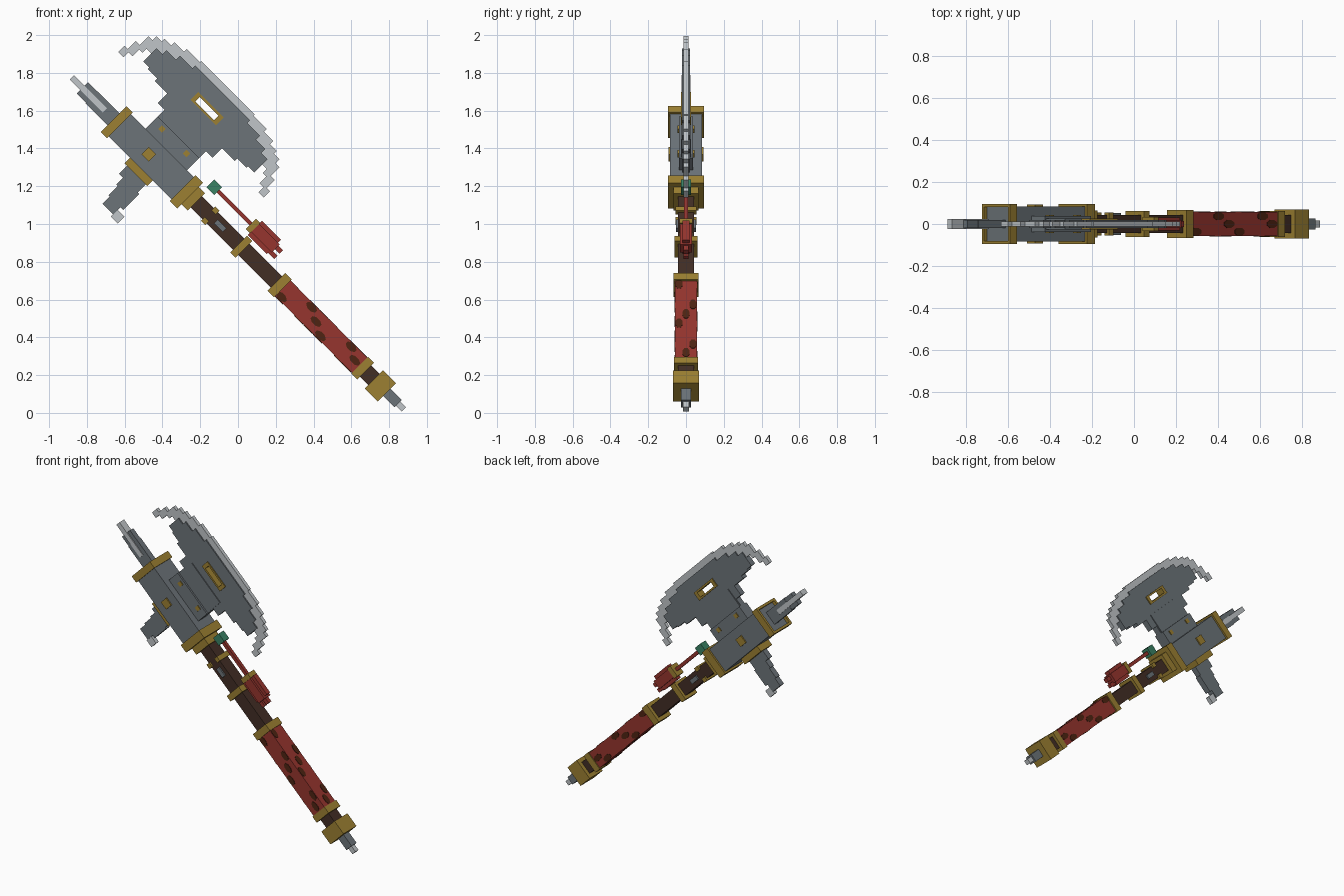
import bpy, bmesh, math
from mathutils import Matrix, Vector

old = bpy.data.objects.get("Cube")
if old:
    bpy.data.objects.remove(old)


def material(name, rgb):
    lin = [((c / 255 + 0.055) / 1.055) ** 2.4 for c in rgb] + [1.0]
    m = bpy.data.materials.new(name)
    m.use_nodes = True
    m.diffuse_color = lin
    m.node_tree.nodes["Principled BSDF"].inputs["Base Color"].default_value = lin
    return m


STEEL = material("steel grey", (108, 116, 121))
EDGE = material("pale edge steel", (192, 197, 200))
GOLD = material("old gold", (156, 128, 50))
WOOD = material("dark wood", (66, 46, 37))
RED = material("red cloth", (150, 53, 46))
SPOT = material("brown gaps", (78, 36, 18))
GREEN = material("green jade", (58, 130, 100))

# Local frame: s runs up the shaft, t across it, y is depth
K = math.sqrt(0.5)
AXIS = 0.634
FRAME = Matrix(((-K, K, 0, K * AXIS), (0, 0, 1, 0), (K, K, 0, K * AXIS), (0, 0, 0, 1)))


def finish(name, mat, bm):
    bmesh.ops.transform(bm, matrix=FRAME, verts=bm.verts)
    bmesh.ops.recalc_face_normals(bm, faces=bm.faces)
    mesh = bpy.data.meshes.new(name)
    bm.to_mesh(mesh)
    bm.free()
    mesh.materials.append(mat)
    ob = bpy.data.objects.new(name, mesh)
    bpy.context.collection.objects.link(ob)
    return ob


def boxes(name, mat, *parts):
    """Each part is (s0, s1, t0, t1, y0, y1)."""
    bm = bmesh.new()
    for s0, s1, t0, t1, y0, y1 in parts:
        m = (Matrix.Translation(((s0 + s1) / 2, (t0 + t1) / 2, (y0 + y1) / 2))
             @ Matrix.Diagonal((s1 - s0, t1 - t0, y1 - y0, 1)))
        bmesh.ops.create_cube(bm, size=1, matrix=m)
    return finish(name, mat, bm)


def block(name, mat, s0, s1, half, depth=None, t=0):
    depth = depth or half
    return boxes(name, mat, (s0, s1, t - half, t + half, -depth, depth))


# Shaft, rings and pommel
block("shaft", WOOD, -0.40, 0.96, 0.042)
block("grip_wrap", RED, -0.29, 0.31, 0.057)
block("lower_ring", GOLD, -0.322, -0.277, 0.063)
block("grip_ring", GOLD, 0.298, 0.346, 0.066)
block("middle_ring", GOLD, 0.59, 0.63, 0.062)
block("pommel", GOLD, -0.48, -0.384, 0.069)
block("pommel_stub", STEEL, -0.565, -0.48, 0.027)
block("pommel_tip", EDGE, -0.607, -0.565, 0.016)

# Gaps in the wrap spiral round all four sides
bm = bmesh.new()
for side in range(4):
    turn = Matrix.Rotation(side * math.pi / 2, 4, "X")
    for s, c in ((0.272, -0.037), (0.12, 0.037), (0.05, 0), (-0.02, -0.037),
                 (-0.176, 0.037), (-0.24, 0)):
        m = (turn @ Matrix.Translation((s, c, -0.057)) @ Matrix.Diagonal((0.036, 0.02, 1, 1))
             @ Matrix.Rotation(math.pi / 8, 4, "Z"))
        bmesh.ops.create_cone(bm, cap_ends=True, segments=8, radius1=1, radius2=1,
                              depth=0.006, matrix=m)
finish("wrap_gaps", SPOT, bm)

# Fittings on the upper shaft
boxes("shaft_studs", GOLD, *[(0.826, 0.858, c - 0.014, c + 0.014, -0.055, 0.055)
                             for c in (-0.04, 0.04)])
block("shaft_pin", STEEL, 0.735, 0.8, 0.014, 0.052)

# Head body with its collars
block("neck_collar", GOLD, 0.945, 0.995, 0.065)
block("head_collar", GOLD, 0.992, 1.048, 0.096)
block("head_body", STEEL, 1.045, 1.545, 0.084)
boxes("top_ring", GOLD,
      (1.519, 1.566, 0.08, 0.096, -0.096, 0.096), (1.519, 1.566, -0.096, -0.08, -0.096, 0.096),
      (1.519, 1.566, -0.08, 0.08, 0.08, 0.096), (1.519, 1.566, -0.08, 0.08, -0.096, -0.08))
block("body_studs", GOLD, 1.275, 1.33, 0.027, 0.093)

# Top spike
block("spike_base", STEEL, 1.54, 1.73, 0.045, 0.02)
block("spike_body", STEEL, 1.72, 1.80, 0.042, 0.018)
block("spike_blade", EDGE, 1.63, 1.878, 0.016, 0.025)

# Rear fin, stepped
boxes("fin_plate", GOLD, (1.19, 1.36, -0.124, -0.08, -0.06, 0.06))
boxes("rear_fin", STEEL, *[(a, b, t0 - AXIS, t1 - AXIS, -0.02, 0.02) for a, b, t0, t1 in
      ((1.20, 1.34, 0.45, 0.52), (1.19, 1.31, 0.40, 0.45),
       (1.19, 1.30, 0.33, 0.40), (1.21, 1.29, 0.275, 0.33))])
boxes("fin_tip", EDGE, (1.16, 1.211, -0.375, -0.325, -0.014, 0.014))

# Main blade: stepped rows (d0, d1, t0, t1) mirrored about its middle
MID = 1.255


def mirrored(name, mat, depth, rows):
    parts = []
    for d0, d1, t0, t1 in rows:
        t0, t1 = t0 - AXIS, t1 - AXIS
        parts += [(MID + d0, MID + d1, t0, t1, -depth, depth),
                  (MID - d1, MID - d0, t0, t1, -depth, depth)]
    return boxes(name, mat, *parts)


mirrored("blade", STEEL, 0.02, (
    (0, 0.08, 0.70, 1.0), (0, 0.08, 1.046, 1.14), (0.08, 0.155, 0.70, 1.14),
    (0.155, 0.205, 0.86, 1.14), (0.205, 0.30, 0.93, 1.12),
    (0.30, 0.37, 0.95, 1.09), (0.37, 0.415, 0.96, 1.06)))
mirrored("blade_edge", EDGE, 0.012, (
    (0, 0.20, 1.13, 1.18), (0.20, 0.30, 1.11, 1.17), (0.30, 0.37, 1.08, 1.15),
    (0.37, 0.42, 1.05, 1.125), (0.41, 0.46, 1.02, 1.105), (0.45, 0.49, 0.99, 1.075),
    (0.475, 0.52, 0.94, 1.01), (0.505, 0.545, 0.903, 0.95)))
mirrored("blade_neck", STEEL, 0.038, ((0, 0.155, 0.70, 0.81),))
mirrored("blade_cheek", STEEL, 0.026, ((0, 0.15, 0.81, 0.94),))
mirrored("neck_studs", GOLD, 0.044, ((0.078, 0.106, 0.764, 0.792),))
mirrored("window_frame", GOLD, 0.027, (
    (0, 0.095, 0.994, 1.006), (0, 0.095, 1.04, 1.052), (0.07, 0.095, 1.006, 1.04)))

# Hanging charm with tassel
C = 0.756 - AXIS
block("charm_bead", GREEN, 0.905, 0.963, 0.029, 0.027, C)
block("charm_cord", RED, 0.65, 0.91, 0.011, 0.011, C)
block("tassel_cap", GOLD, 0.627, 0.66, 0.038, 0.034, C)
boxes("tassel", RED,
      (0.487, 0.63, C - 0.053, C + 0.053, -0.018, 0.018),
      (0.475, 0.63, C - 0.03, C + 0.03, -0.032, 0.032),
      (0.44, 0.49, C - 0.045, C - 0.02, -0.012, 0.012),
      (0.44, 0.49, C - 0.005, C + 0.022, -0.014, 0.014))
